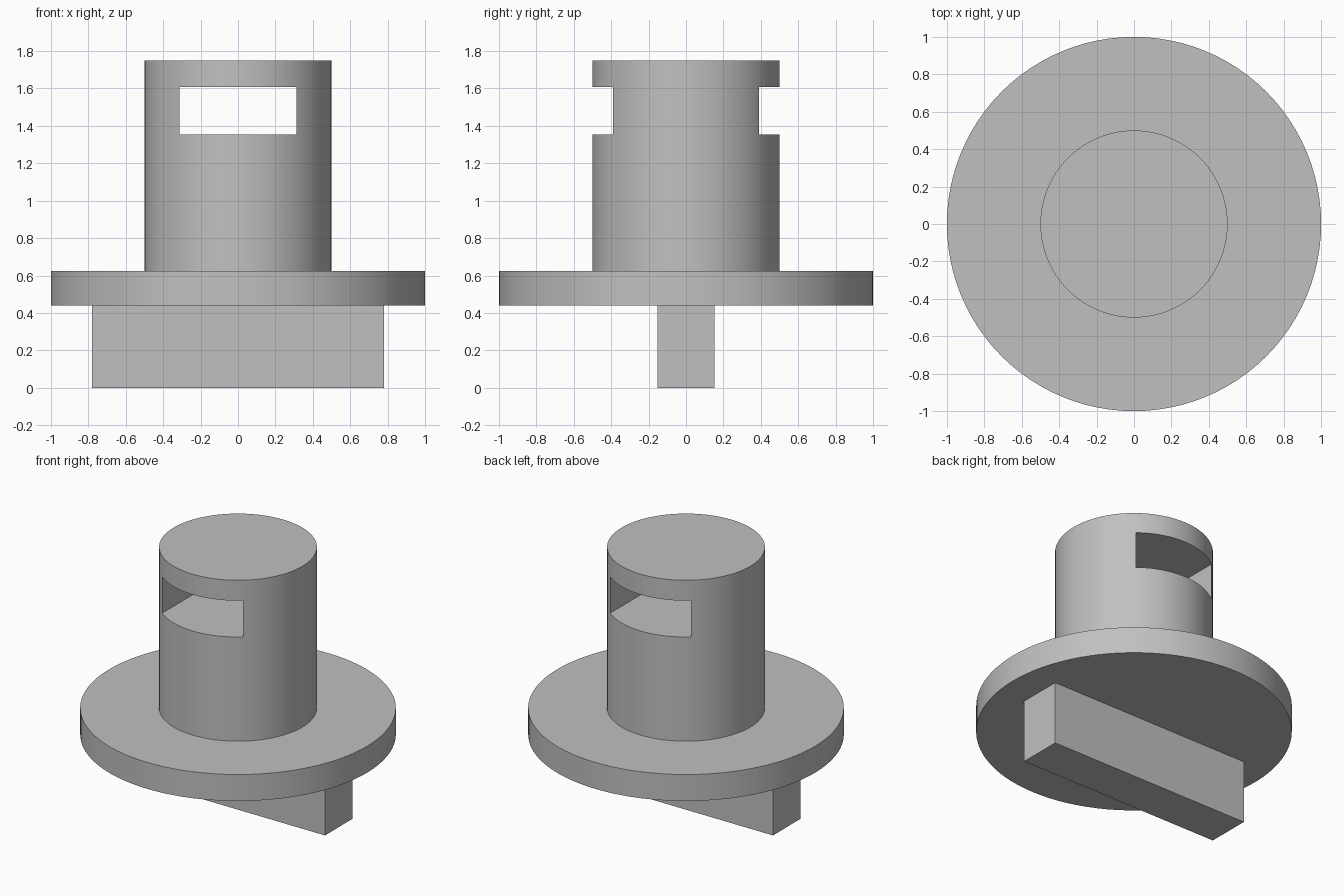
import bpy
import math

cube = bpy.data.objects.get("Cube")
if cube:
    bpy.data.objects.remove(cube, do_unlink=True)

# Single plain grey
grey = bpy.data.materials.new("plain_grey")
grey.use_nodes = True
colour = (0.53, 0.53, 0.53, 1.0)
grey.diffuse_color = colour
grey.node_tree.nodes["Principled BSDF"].inputs["Base Color"].default_value = colour

# Key heights, from bottom to top
KEY_TOP = 0.44
FLANGE_TOP = 0.625
SLOT_BOTTOM, SLOT_TOP = 1.353, 1.607
POST_TOP = 1.75


def finish(name):
    obj = bpy.context.object
    obj.name = name
    obj.data.name = name
    obj.data.materials.append(grey)
    return obj


def cylinder(name, radius, bottom, top):
    bpy.ops.mesh.primitive_cylinder_add(
        vertices=96, radius=radius, depth=top - bottom,
        location=(0, 0, (bottom + top) / 2))
    return finish(name)


def box(name, width, depth, bottom, top):
    bpy.ops.mesh.primitive_cube_add(size=1, location=(0, 0, (bottom + top) / 2))
    bpy.context.object.scale = (width, depth, top - bottom)
    bpy.ops.object.transform_apply(location=False, rotation=False, scale=True)
    return finish(name)


def smooth(obj):
    bpy.ops.object.select_all(action="DESELECT")
    obj.select_set(True)
    bpy.context.view_layer.objects.active = obj
    bpy.ops.object.shade_smooth_by_angle(angle=math.radians(30))


# Rectangular key under the flange
box("drive_key", 1.56, 0.306, 0, KEY_TOP)

# Round flange
smooth(cylinder("flange", 1.0, KEY_TOP, FLANGE_TOP))

# Solid post with a slot cut straight through from front to back
post = cylinder("post", 0.5, FLANGE_TOP, POST_TOP)
cutter = box("slot_cutter", 0.624, 2.0, SLOT_BOTTOM, SLOT_TOP)
cut = post.modifiers.new("slot", "BOOLEAN")
cut.operation = "DIFFERENCE"
cut.solver = "EXACT"
cut.object = cutter
bpy.context.view_layer.objects.active = post
bpy.ops.object.modifier_apply(modifier=cut.name)
bpy.data.objects.remove(cutter, do_unlink=True)
smooth(post)
